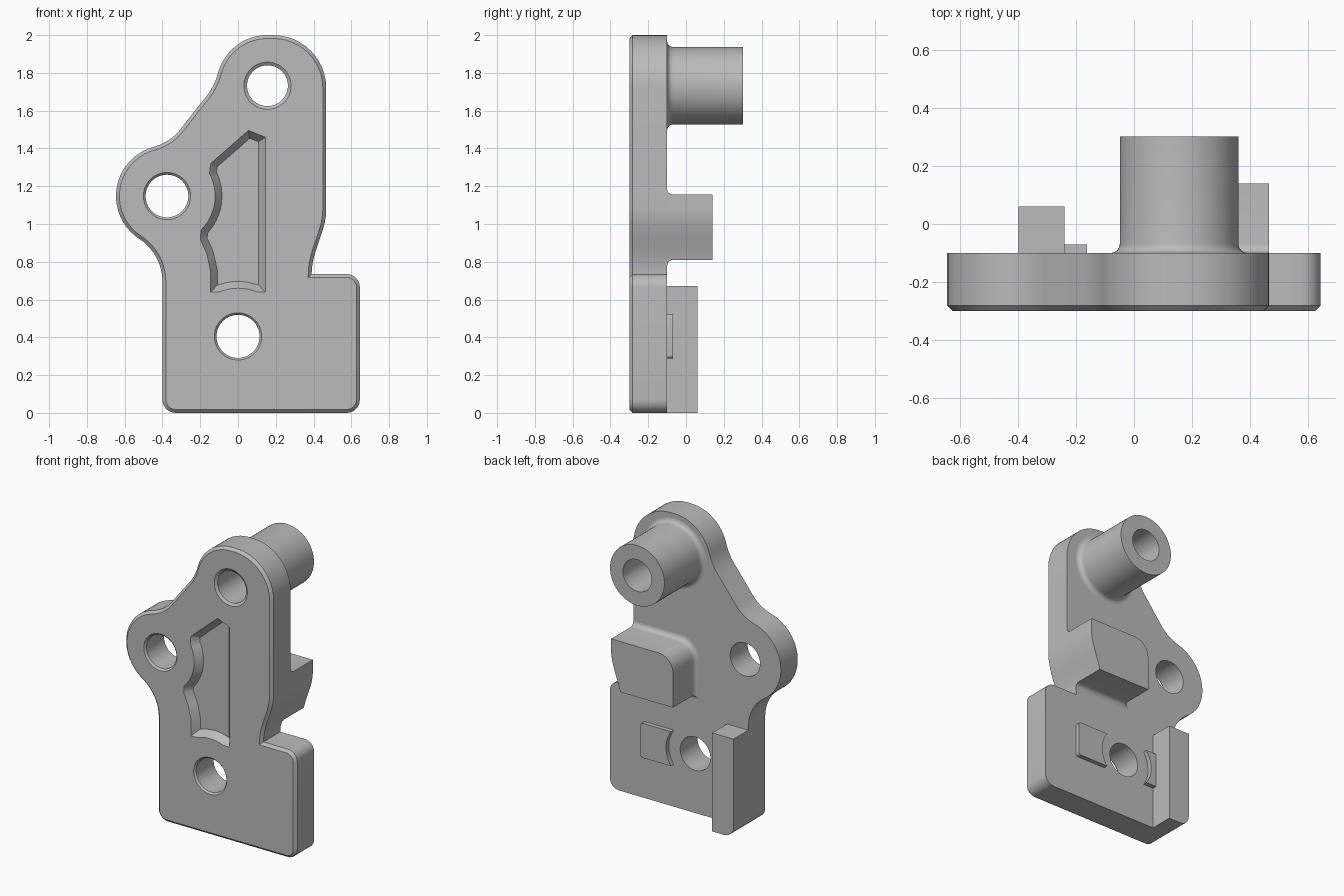
import bpy, bmesh
from math import sin, cos, pi, radians
from mathutils import Vector

if "Cube" in bpy.data.objects:
    bpy.data.objects.remove(bpy.data.objects["Cube"])

GREY = (0.5, 0.5, 0.5, 1)
metal = bpy.data.materials.new("plain_grey")
metal.use_nodes = True
metal.diffuse_color = GREY
metal.node_tree.nodes["Principled BSDF"].inputs["Base Color"].default_value = GREY

FRONT, BACK = -0.3, -0.1
LOWER, SIDE, UPPER = (0, 0.405), (-0.376, 1.148), (0.156, 1.732)   # hole centres
FILLET = 0.032


def arc(centre, r, start, end, n=12):
    angles = [radians(start + (end - start) * i / n) for i in range(n + 1)]
    return [(centre[0] + r * cos(a), centre[1] + r * sin(a)) for a in angles]


def polar(centre, r, angle):
    return arc(centre, r, angle, angle, 1)[0]


def circle(centre, r, n=64):
    return arc(centre, r, 0, 360, n)[:-1]


def inset(points, d):
    """Move a counter-clockwise outline inwards with mitred corners."""
    result = []
    for i, p in enumerate(points):
        p, a, b = Vector(p), Vector(points[i - 1]), Vector(points[(i + 1) % len(points)])
        e, f = (p - a).normalized(), (b - p).normalized()
        n1, n2 = Vector((-e.y, e.x)), Vector((-f.y, f.x))
        result.append(tuple(p + (n1 + n2) * d / (1 + n1.dot(n2))))
    return result


def clean(points):
    return [p for i, p in enumerate(points)
            if (Vector(p) - Vector(points[i - 1])).length > 0.001]


def loft(name, rings):
    """Solid through (y, outline) rings of equal point count."""
    bm = bmesh.new()
    loops = [[bm.verts.new((x, y, z)) for x, z in outline] for y, outline in rings]
    for low, high in zip(loops, loops[1:]):
        for i in range(len(low)):
            bm.faces.new((low[i - 1], low[i], high[i], high[i - 1]))
    bm.faces.new(loops[0])
    bm.faces.new(loops[-1])
    bmesh.ops.recalc_face_normals(bm, faces=bm.faces)
    mesh = bpy.data.meshes.new(name)
    bm.to_mesh(mesh)
    bm.free()
    mesh.materials.append(metal)
    obj = bpy.data.objects.new(name, mesh)
    bpy.context.collection.objects.link(obj)
    return obj


def activate(obj):
    for other in bpy.context.selected_objects:
        other.select_set(False)
    obj.select_set(True)
    bpy.context.view_layer.objects.active = obj


def cut(obj, cutter):
    mod = obj.modifiers.new("cut", "BOOLEAN")
    mod.operation, mod.solver, mod.object = "DIFFERENCE", "EXACT", cutter
    activate(obj)
    bpy.ops.object.modifier_apply(modifier=mod.name)


def right_edge(z):
    """Right side of the plate: a soft S between the foot and the arm."""
    t = min(max((z - 0.735) / 0.345, 0), 1)
    return 0.39 + 0.077 * (1 - cos(pi * t)) / 2


def edge_run(z0, z1, n=14):
    heights = [z0 + (z1 - z0) * i / n for i in range(n + 1)]
    return [(right_edge(z), z) for z in heights]


def fillet_rings(shape):
    """Rings for a raised part, shape(g) being its outline grown by g."""
    rings = []
    for i in range(7):
        a = pi / 2 * i / 6
        rings.append((BACK + FILLET * (1 - cos(a)), shape(FILLET * (1 - sin(a)))))
    return rings


# Plate outline, counter-clockwise from the lower left corner
R = 0.07
foot_left = arc((-0.33, R), R, 180, 270, 8)
outline = clean(
    foot_left + arc((0.575, R), R, 270, 360, 8) + arc((0.575, 0.665), R, 0, 90, 8)
    + edge_run(0.735, 1.08)
    + arc((0.187, 1.72), 0.28, 0, 90) + arc((0.155, 1.73), 0.27, 90, 165)
    + arc(polar((0.155, 1.73), 0.62, 165), 0.35, 345, 318, 8)
    + arc(polar(SIDE, 0.54, 105), 0.27, 318, 285, 8)
    + arc(SIDE, 0.27, 105, 237, 20)
    + arc(polar(SIDE, 0.54, 237), 0.27, 57, 0, 10))
plate = loft("plate", [(FRONT, inset(outline, 0.018)), (FRONT + 0.018, outline),
                       (BACK, outline)])

# Round boss behind the top hole
boss = loft("upper_boss", fillet_rings(lambda g: circle(UPPER, 0.205 + g))
            + [(0.303, circle(UPPER, 0.205))])


# Side stop, flush with the right edge of the plate
def stop_outline(g):
    r = 0.11
    return (edge_run(0.81 - g, 1.155 + g)
            + arc((r, 1.155 - r), r + g, 90, 180, 10) + [(-g, 0.81 - g)])


stop = loft("side_stop", fillet_rings(stop_outline) + [(0.14, stop_outline(0))])

# Rail along the left edge
rail_outline = foot_left + [(-0.24, 0), (-0.24, 0.672), (-0.4, 0.672)]
rail = loft("edge_rail", [(BACK, rail_outline), (0.06, rail_outline)])

# Thin pads hugging the lower hole
bite = arc(LOWER, 0.2, 36, -36)
top, low, r = bite[0][1], bite[-1][1], 0.02
wide = bite + arc((0.375, low + r), r, 270, 360, 5) + arc((0.375, top - r), r, 0, 90, 5)
narrow = [(-x, z) for x, z in bite] + [(-0.26, low), (-0.26, top)]
pads = [loft(name, [(BACK, shape), (-0.07, shape)])
        for name, shape in (("wide_pad", wide), ("narrow_pad", narrow))]

# Bores with a small front chamfer
cutters = []
for centre, radius in ((LOWER, 0.114), (SIDE, 0.113), (UPPER, 0.108)):
    bore = loft("bore_cutter", [(-0.34, circle(centre, 0.125)), (FRONT, circle(centre, 0.125)),
                                (-0.288, circle(centre, radius)), (0.4, circle(centre, radius))])
    cut(plate, bore)
    if centre == UPPER:
        cut(boss, bore)
    cutters.append(bore)

# Shallow front pocket with sloping walls
pocket = ([(0.145, 0.64), (0.145, 1.46), (0.055, 1.495), (-0.145, 1.32)]
          + arc(SIDE, 0.255, 28, -45) + [(-0.2, 0.92), (-0.165, 0.84), (-0.145, 0.75),
                                         (-0.145, 0.64)]
          + arc(LOWER, 0.255, 112, 68))
pocket_cutter = loft("pocket_cutter", [(-0.34, pocket), (FRONT, pocket),
                                       (FRONT + 0.05, inset(pocket, 0.036))])
cut(plate, pocket_cutter)
for cutter in cutters + [pocket_cutter]:
    bpy.data.objects.remove(cutter)

for part in [plate, boss, stop, rail] + pads:
    activate(part)
    bpy.ops.object.shade_smooth_by_angle(angle=radians(30))
